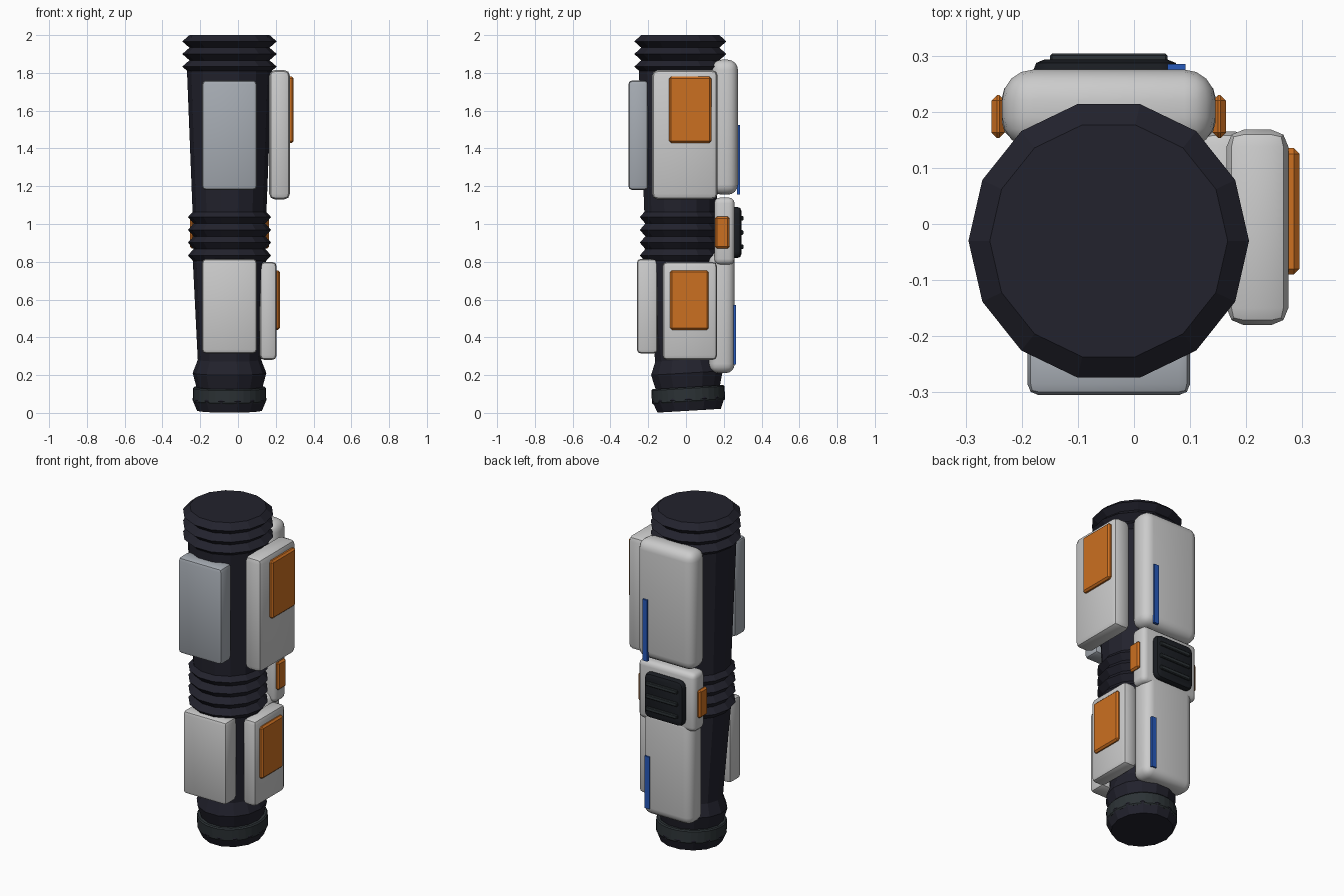
import bpy, bmesh, math
from mathutils import Vector, Matrix

cube = bpy.data.objects.get("Cube")
if cube:
    bpy.data.objects.remove(cube, do_unlink=True)

CX, CY = -0.045, -0.03      # axis of the arm
SIDES = 14


def material(name, rgb):
    m = bpy.data.materials.new(name)
    m.use_nodes = True
    m.diffuse_color = (*rgb, 1)
    m.node_tree.nodes["Principled BSDF"].inputs["Base Color"].default_value = (*rgb, 1)
    return m


navy = material("dark navy", (0.016, 0.016, 0.026))
charcoal = material("charcoal", (0.025, 0.032, 0.036))
black = material("soft black", (0.010, 0.012, 0.016))
white = material("light grey", (0.60, 0.60, 0.60))
steel = material("steel grey", (0.38, 0.41, 0.45))
orange = material("orange", (0.60, 0.16, 0.015))
blue = material("blue", (0.02, 0.10, 0.50))


def finish(bm, name, mat):
    bmesh.ops.recalc_face_normals(bm, faces=bm.faces)
    mesh = bpy.data.meshes.new(name)
    bm.to_mesh(mesh)
    bm.free()
    mesh.materials.append(mat)
    ob = bpy.data.objects.new(name, mesh)
    bpy.context.collection.objects.link(ob)
    return ob


def lathe(name, profile, mat, sides=SIDES, tilt=0.0):
    """Closed turned solid from (radius, height) pairs, leaning about the elbow."""
    bm = bmesh.new()
    rings = []
    for r, z in profile:
        angles = [math.tau * i / sides for i in range(sides)]
        rings.append([bm.verts.new((r * math.cos(a), r * math.sin(a), z - 0.8)) for a in angles])
    for low, high in zip(rings, rings[1:]):
        for i in range(sides):
            j = (i + 1) % sides
            bm.faces.new((low[i], low[j], high[j], high[i]))
    bm.faces.new(rings[0])
    bm.faces.new(rings[-1])
    move = Matrix.Translation((CX, CY, 0.8)) @ Matrix.Rotation(tilt, 4, "X")
    bmesh.ops.transform(bm, matrix=move, verts=bm.verts)
    return finish(bm, name, mat)


def block(name, x, y, z, mat, bevel=0.0, segments=2, corner=None):
    """Box between (min, max) pairs; corner rounds the edges along y first."""
    bm = bmesh.new()
    bmesh.ops.create_cube(bm, size=1)
    size = Vector([b - a for a, b in (x, y, z)])
    mid = Vector([(a + b) / 2 for a, b in (x, y, z)])
    bmesh.ops.transform(bm, matrix=Matrix.Translation(mid) @ Matrix.Diagonal((*size, 1)), verts=bm.verts)
    if corner:
        along = [e for e in bm.edges if abs(e.verts[0].co.y - e.verts[1].co.y) > 1e-4]
        bmesh.ops.bevel(bm, geom=along, offset=corner, segments=3, profile=0.5, affect="EDGES")
    ob = finish(bm, name, mat)
    if bevel:
        mod = ob.modifiers.new("rounded edges", "BEVEL")
        mod.width, mod.segments = bevel, segments
        mod.limit_method, mod.angle_limit = "ANGLE", math.radians(40)
        bpy.context.view_layer.objects.active = ob
        ob.select_set(True)
        bpy.ops.object.modifier_apply(modifier=mod.name)
        bpy.ops.object.shade_smooth_by_angle(angle=math.radians(35))
        ob.select_set(False)
    return ob


def bellows(ridge, valley, low, high, count):
    """Zigzag profile of ridges, starting and ending in a valley."""
    step = (high - low) / (2 * count)
    return [(ridge if i % 2 else valley, low + i * step) for i in range(2 * count + 1)]


# Core sleeve: shoulder folds, upper arm, elbow folds
lathe("upper_arm", [(0.195, 1.05), (0.225, 1.81)], navy)
lathe("shoulder_folds", bellows(0.25, 0.212, 1.80, 2.0, 3), navy)
lathe("elbow_folds", bellows(0.22, 0.19, 0.80, 1.07, 4), navy)

# Forearm and wrist lean slightly backward
LEAN = math.radians(3.4)
lathe("forearm", [(0.172, 0.01), (0.197, 0.07), (0.175, 0.135), (0.195, 0.21),
                  (0.168, 0.28), (0.195, 0.82)], navy, tilt=LEAN)
lathe("wrist_ring", [(0.188, 0.055), (0.194, 0.062), (0.194, 0.128), (0.188, 0.135)],
      charcoal, sides=32, tilt=LEAN)

# Front plates
block("upper_front_plate", (-0.19, 0.10), (-0.305, -0.20), (1.18, 1.76), steel, 0.02)
block("lower_front_plate", (-0.19, 0.10), (-0.26, -0.15), (0.315, 0.815), white, 0.02)

# Outer side plates with orange insets
block("upper_side_plate", (0.165, 0.275), (-0.18, 0.168), (1.13, 1.815), white, 0.03)
block("upper_side_inset", (0.26, 0.295), (-0.09, 0.135), (1.43, 1.78), orange, 0.01, 1)
block("lower_side_plate", (0.115, 0.205), (-0.125, 0.165), (0.28, 0.80), white, 0.025)
block("lower_side_inset", (0.195, 0.222), (-0.085, 0.12), (0.44, 0.755), orange, 0.01, 1)

# Rounded back plates with blue stripes
block("upper_back_plate", (-0.235, 0.145), (0.135, 0.275), (1.155, 1.87), white, 0.055, 4)
block("lower_back_plate", (-0.21, 0.12), (0.12, 0.258), (0.21, 0.85), white, 0.05, 4)
block("upper_back_stripe", (0.06, 0.092), (0.27, 0.285), (1.155, 1.525), blue)
block("lower_back_stripe", (0.06, 0.092), (0.22, 0.265), (0.255, 0.57), blue)

# Elbow guard with ribbed pad and side studs
block("elbow_guard", (-0.235, 0.145), (0.15, 0.257), (0.785, 1.14), white, 0.03, 3)
block("elbow_pad", (-0.18, 0.08), (0.24, 0.293), (0.82, 1.09), black, 0.02, 2, corner=0.035)
for i in range(3):
    z = 0.88 + 0.075 * i
    block(f"elbow_pad_rib_{i + 1}", (-0.15, 0.06), (0.285, 0.304), (z - 0.012, z + 0.012),
          charcoal, 0.004, 1)
for side, x in (("right", -0.242), ("left", 0.152)):
    block(f"{side}_elbow_stud", (x - 0.012, x + 0.012), (0.153, 0.23), (0.87, 1.04), orange, 0.01, 1)
